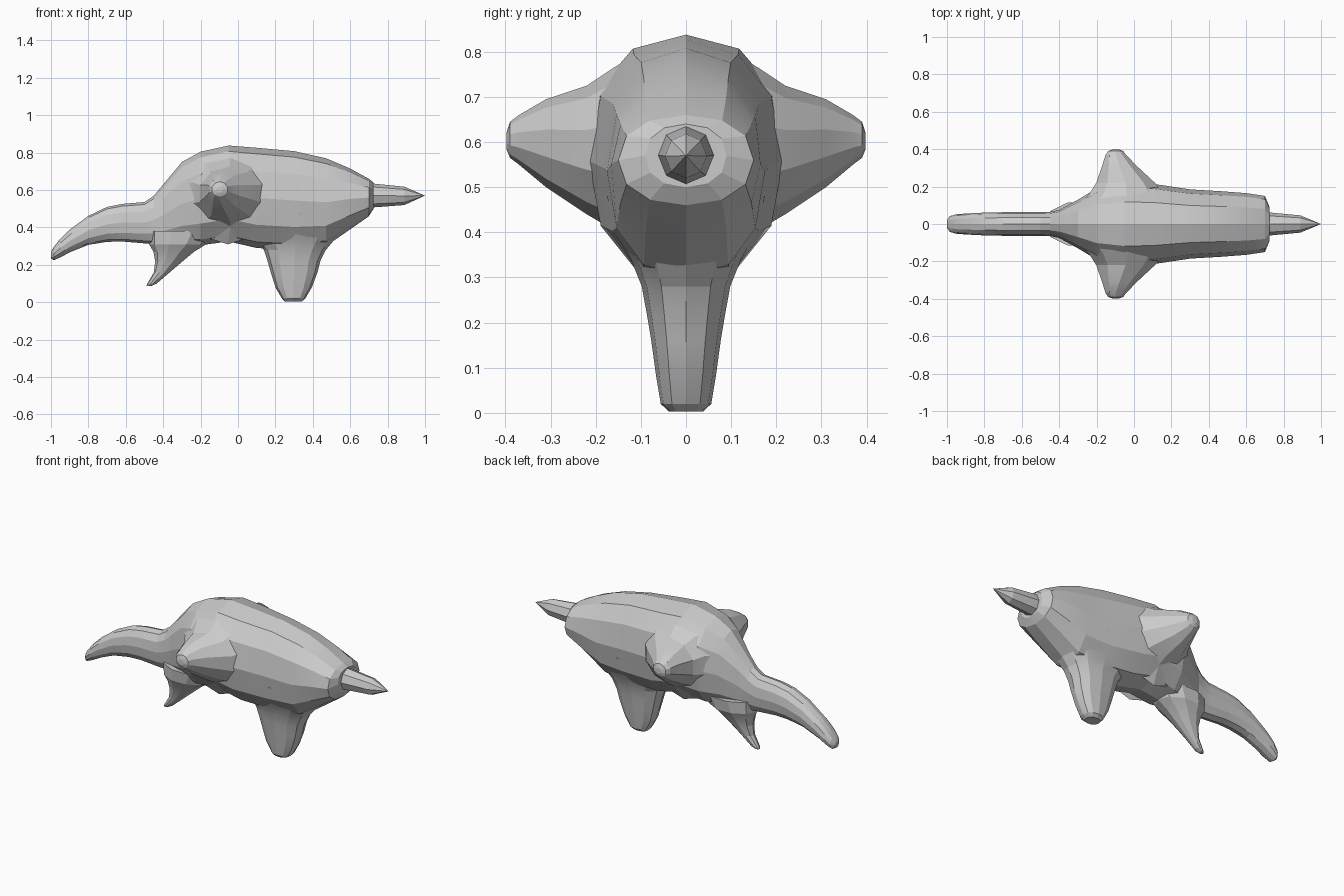
import bpy, bmesh, math

if "Cube" in bpy.data.objects:
    bpy.data.objects.remove(bpy.data.objects["Cube"])

AXES = {'x': (0, 2, 1), 'y': (1, 2, 0), 'z': (2, 0, 1)}  # along, u, v


def loft(name, axis, rings, sides=12, power=1.0, flip=1, angle=12):
    """Skin rings (pos, u_low, u_high, v_low, v_high) along an axis."""
    a, u, v = AXES[axis]
    bm = bmesh.new()
    prev = None
    loops = []
    for p, u0, u1, v0, v1 in rings:
        ring = []
        for i in range(sides):
            t = 2 * math.pi * i / sides
            s, c = math.sin(t), math.cos(t)
            s = math.copysign(abs(s) ** power, s)
            c = math.copysign(abs(c) ** power, c)
            co = [0, 0, 0]
            co[a] = p
            co[u] = (u0 + u1) / 2 + (u1 - u0) / 2 * c
            co[v] = (v0 + v1) / 2 + (v1 - v0) / 2 * s
            co[1] *= flip
            ring.append(bm.verts.new(co))
        if prev:
            for i in range(sides):
                j = (i + 1) % sides
                bm.faces.new((prev[i], prev[j], ring[j], ring[i]))
        loops.append(ring)
        prev = ring
    bm.faces.new(loops[0])
    bm.faces.new(loops[-1])
    bmesh.ops.remove_doubles(bm, verts=bm.verts, dist=0.0005)
    bmesh.ops.recalc_face_normals(bm, faces=bm.faces)
    mesh = bpy.data.meshes.new(name)
    bm.to_mesh(mesh)
    bm.free()
    ob = bpy.data.objects.new(name, mesh)
    bpy.context.collection.objects.link(ob)
    bpy.ops.object.select_all(action='DESELECT')
    ob.select_set(True)
    bpy.context.view_layer.objects.active = ob
    bpy.ops.object.shade_smooth_by_angle(angle=math.radians(angle))
    return ob


def sym(rows):
    return [(p, lo, hi, -w, w) for p, lo, hi, w in rows]


# Arched body with drooping snout: x, bottom, top, half width
loft("body_and_snout", 'x', sym([
    (-1.0, .235, .27, .02), (-.985, .225, .295, .042), (-.95, .24, .34, .052),
    (-.9, .267, .388, .056), (-.8, .307, .462, .061), (-.7, .323, .51, .063),
    (-.62, .325, .526, .063), (-.5, .315, .536, .063), (-.45, .31, .57, .065),
    (-.4, .305, .63, .075), (-.3, .305, .75, .13), (-.2, .305, .805, .19),
    (-.05, .325, .838, .22), (.1, .29, .826, .215), (.3, .28, .808, .185),
    (.47, .30, .77, .175), (.6, .39, .715, .165), (.7, .46, .66, .15),
    (.725, .50, .64, .09)]), power=.9)

# Hanging jaw fin: z, front, back, half width
loft("lower_fin", 'z', sym([
    (.088, -.49, -.46, .012), (.10, -.485, -.435, .022), (.16, -.45, -.365, .036),
    (.22, -.443, -.295, .06), (.27, -.452, -.235, .085), (.31, -.475, -.17, .11),
    (.38, -.48, -.12, .12)]), sides=10)

# Central tapering leg: z, x low, x high, half width
loft("leg", 'z', sym([
    (.003, .25, .34, .038), (.02, .235, .36, .056), (.08, .20, .395, .066),
    (.16, .175, .425, .077), (.22, .158, .44, .087), (.28, .138, .47, .098),
    (.34, .09, .52, .122), (.40, .02, .60, .155), (.48, .0, .655, .175)]),
    sides=12, power=.85)

# Shoulder humps on both sides: y, z low, z high, x low, x high
for side, label in ((-1, "front"), (1, "back")):
    loft("shoulder_" + label, 'y', [
        (.10, .31, .80, -.31, .20), (.16, .405, .765, -.25, .17),
        (.22, .44, .725, -.21, .12), (.31, .50, .695, -.175, .02),
        (.37, .55, .66, -.155, -.04), (.39, .565, .645, -.14, -.055),
        (.398, .585, .62, -.115, -.08)], sides=10, flip=side)

# Pointed tail spike
loft("tail_spike", 'x', sym([
    (.69, .505, .635, .062), (.72, .507, .635, .062), (.89, .52, .618, .046),
    (1.0, .57, .57, 0)]), sides=8)
